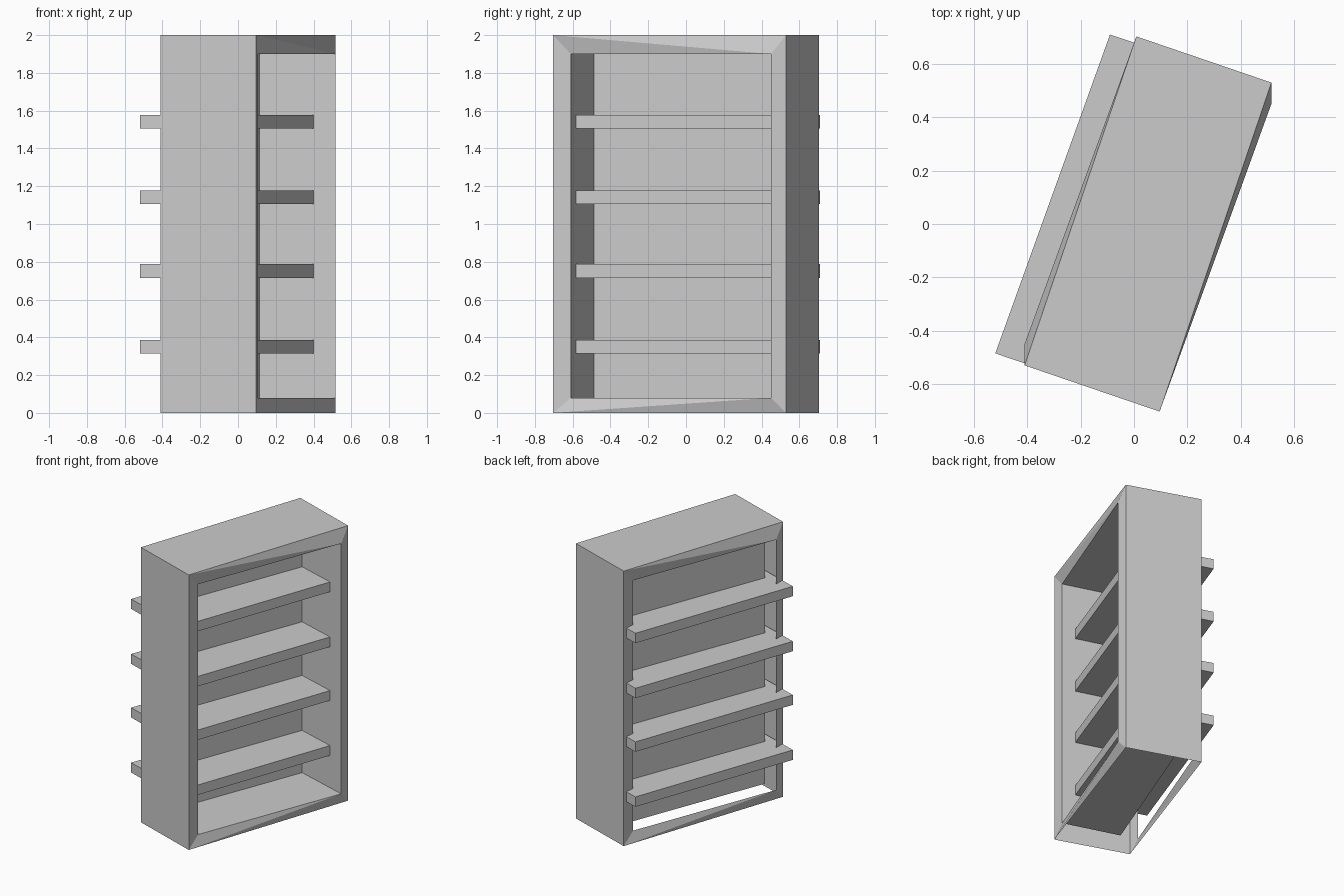
import bpy, bmesh

if "Cube" in bpy.data.objects:
    bpy.data.objects.remove(bpy.data.objects["Cube"])

CX = 0.0525          # plan centre of the cabinet; front and back are 180 degree twins
Z0, Z1 = 0.08, 1.9   # opening heights


def spin(p):
    return (2 * CX - p[0], -p[1])


def loop(a, b, z0, z1):
    """Upright rectangle between plan points a and b."""
    return [(*a, z0), (*b, z0), (*b, z1), (*a, z1)]


def add_face(bm, pts):
    bm.faces.new([bm.verts.new(p) for p in pts])


def finish(bm, name):
    bmesh.ops.remove_doubles(bm, verts=bm.verts, dist=1e-4)
    bmesh.ops.recalc_face_normals(bm, faces=bm.faces)
    mesh = bpy.data.meshes.new(name)
    bm.to_mesh(mesh)
    bm.free()
    ob = bpy.data.objects.new(name, mesh)
    bpy.context.collection.objects.link(ob)
    return ob


def frame(bm, o, n):
    """Slightly twisted face frame between outer loop o and opening loop n."""
    for i in range(4):
        j = (i + 1) % 4
        if i == 0:
            add_face(bm, [o[0], o[1], n[1]])
            add_face(bm, [o[0], n[1], n[0]])
        else:
            add_face(bm, [o[i], o[j], n[i]])
            add_face(bm, [o[j], n[j], n[i]])


# Cabinet shell: top, two ends, open base, framed opening front and back
near, far = (0.096, -0.703), (0.515, 0.53)
in_near, in_far = (0.107, -0.61), (0.515, 0.45)
front_out = loop(near, far, 0, 2)
back_out = loop(spin(near), spin(far), 0, 2)
front_in = loop(in_near, in_far, Z0, Z1)
back_in = loop(spin(in_near), spin(in_far), Z0, Z1)

bm = bmesh.new()
add_face(bm, [front_out[3], front_out[2], back_out[3], back_out[2]])
add_face(bm, loop(far, spin(near), 0, 2))
add_face(bm, loop(spin(far), near, 0, 2))
frame(bm, front_out, front_in)
frame(bm, back_out, back_in)

# Recessed compartment behind the front opening
deep = [(x - 0.40, y + 0.123, z) for x, y, z in front_in]
for i in range(4):
    j = (i + 1) % 4
    add_face(bm, [front_in[i], front_in[j], deep[j], deep[i]])
add_face(bm, deep)
finish(bm, "cabinet_shell")

# Shelves running through the compartment and out of the back
plan = [(-0.52, -0.485), (-0.01, -0.657), (0.42, 0.538), (-0.09, 0.71)]
for k, z in enumerate((0.315, 0.715, 1.105, 1.505)):
    bm = bmesh.new()
    base = bm.faces.new([bm.verts.new((x, y, z)) for x, y in plan])
    top = bmesh.ops.extrude_face_region(bm, geom=[base], use_keep_orig=True)["geom"]
    bmesh.ops.translate(bm, vec=(0, 0, 0.072),
                        verts=[v for v in top if isinstance(v, bmesh.types.BMVert)])
    finish(bm, f"shelf_{k + 1}")
